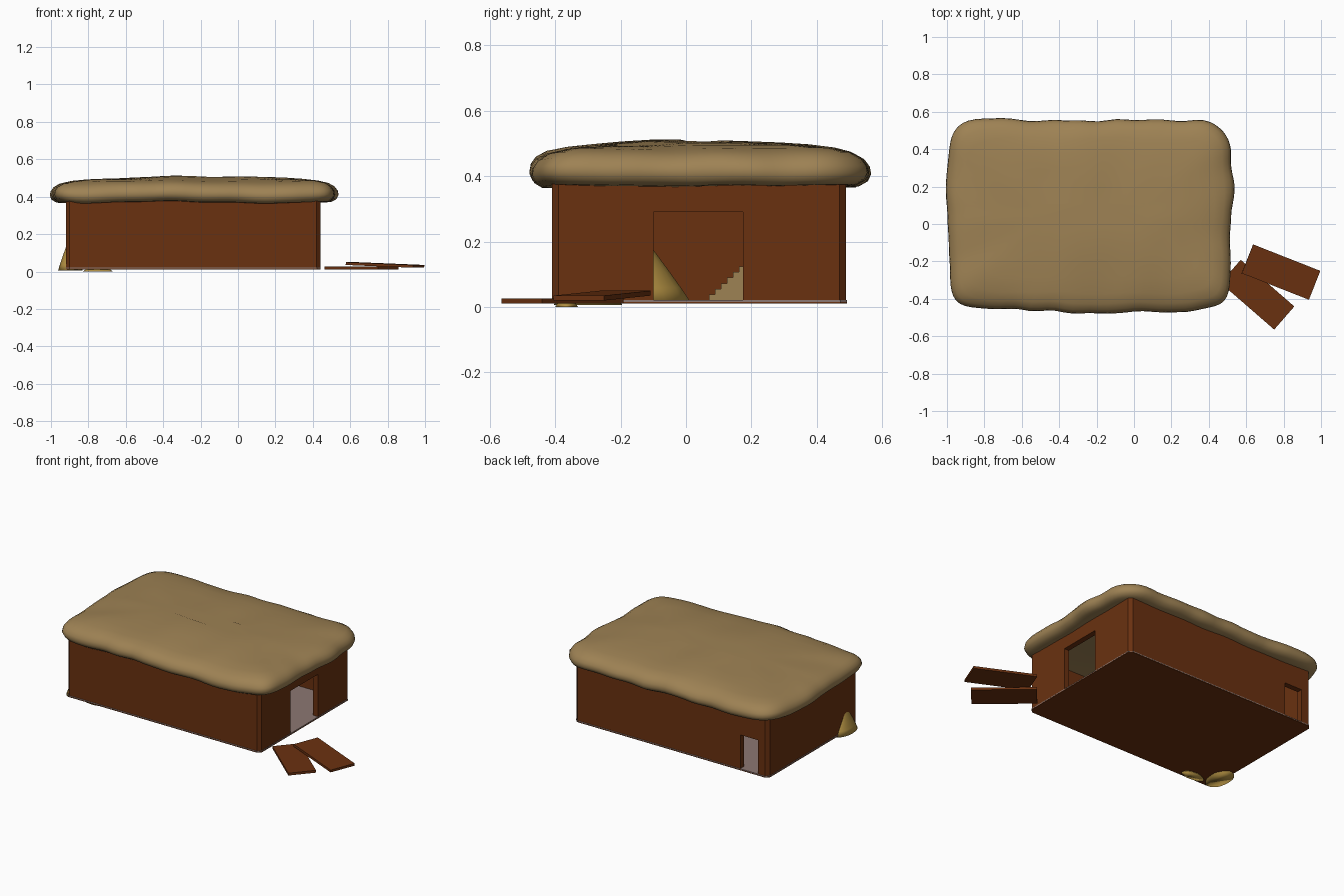
import bpy, bmesh, math
from mathutils import Vector, noise

if "Cube" in bpy.data.objects:
    bpy.data.objects.remove(bpy.data.objects["Cube"])


def material(name, r, g, b):
    lin = [(c / 255 / 12.92) if c < 11 else ((c / 255 + 0.055) / 1.055) ** 2.4 for c in (r, g, b)]
    m = bpy.data.materials.new(name)
    m.diffuse_color = (*lin, 1)
    m.use_nodes = True
    m.node_tree.nodes["Principled BSDF"].inputs["Base Color"].default_value = m.diffuse_color
    return m


BROWN = material("brown wood", 106, 49, 16)
THATCH = material("tan roof", 158, 130, 84)
FLOOR = material("grey floor", 140, 120, 115)
SAND = material("yellow sand", 178, 144, 66)


def finish(name, bm, mat, smooth=False):
    bmesh.ops.recalc_face_normals(bm, faces=bm.faces)
    me = bpy.data.meshes.new(name)
    bm.to_mesh(me)
    bm.free()
    ob = bpy.data.objects.new(name, me)
    bpy.context.collection.objects.link(ob)
    me.materials.append(mat)
    if smooth:
        me.shade_smooth()
    return ob


def loft(rings, bottom=True, top=True):
    """Bridge closed rings of equal length and cap the ends."""
    bm = bmesh.new()
    rows = [[bm.verts.new(p) for p in r] for r in rings]
    n = len(rows[0])
    for a, b in zip(rows, rows[1:]):
        for i in range(n):
            j = (i + 1) % n
            bm.faces.new((a[i], a[j], b[j], b[i]))
    if bottom:
        bm.faces.new(rows[0][::-1])
    if top:
        bm.faces.new(rows[-1])
    return bm


def box(name, x0, x1, y0, y1, z0, z1, mat):
    ring = [(x0, y0), (x1, y0), (x1, y1), (x0, y1)]
    return finish(name, loft([[(x, y, z) for x, y in ring] for z in (z0, z1)]), mat)


X0, X1, Y0, Y1 = -0.92, 0.44, -0.41, 0.49   # outer wall faces


def outline(d, z, c=0.02):
    """Wall rectangle with chamfered corners, inset by d."""
    a, b, e, f = X0 + d, X1 - d, Y0 + d, Y1 - d
    return [(a + c, e, z), (b - c, e, z), (b, e + c, z), (b, f - c, z),
            (b - c, f, z), (a + c, f, z), (a, f - c, z), (a, e + c, z)]


# walls: hollow chamfered shell, then both doorways cut out
T = 0.035
bm = loft([outline(0, 0.015), outline(0, 0.39), outline(T, 0.39), outline(T, 0.015),
           outline(0, 0.015)], False, False)
bmesh.ops.remove_doubles(bm, verts=bm.verts, dist=1e-5)
walls = finish("walls", bm, BROWN)
for i, dims in enumerate([(0.38, 0.50, -0.10, 0.175, -0.05, 0.29),
                          (-0.85, -0.725, 0.42, 0.55, -0.05, 0.235)]):
    cutter = box("doorway_cutter", *dims, BROWN)
    cutter.hide_render = True
    mod = walls.modifiers.new("doorway", 'BOOLEAN')
    mod.object, mod.operation, mod.solver = cutter, 'DIFFERENCE', 'EXACT'
    bpy.context.view_layer.objects.active = walls
    bpy.ops.object.modifier_apply(modifier=mod.name)
    bpy.data.objects.remove(cutter)

# floor: thin grey slab on a brown underside
finish("floor", loft([outline(-0.002, 0.016), outline(-0.002, 0.021)]), FLOOR)
finish("underside", loft([outline(-0.002, 0.011), outline(-0.002, 0.0155)]), BROWN)

# inner stairs climbing to the back wall
STEPS = 20
prof = [(0.07, 0.021)]
for i in range(STEPS):
    y = 0.07 + 0.0185 * i
    z = 0.021 + 0.0172 * (i + 1)
    prof += [(y, z), (y + 0.0185, z)]
prof.append((prof[-1][0], 0.021))
finish("stairs", loft([[(x, y, z) for y, z in prof] for x in (-0.32, -0.10)]), THATCH)

# roof: lumpy rounded slab lofted from inset superellipse rings
N = 128
CX, CY, HX, HY = -0.235, 0.045, 0.757, 0.514


def roof_ring(inset, z):
    pts = []
    for i in range(N):
        side, t = divmod(i * 4 / N, 1)
        u, v = [(2 * t - 1, -1), (1, 2 * t - 1), (1 - 2 * t, 1), (-1, 1 - 2 * t)][int(side)]
        k = (abs(u) ** 9 + abs(v) ** 9) ** (-1 / 9)
        x, y = u * k * (HX - inset), v * k * (HY - inset)
        s = max(0.0, 1 - inset / 0.3)
        w = noise.noise(Vector((x * 6, y * 6, 1.7))) * 0.026 * s
        h = noise.noise(Vector((x * 4, y * 4, 8.3))) * 0.013
        d = Vector((u, v)).normalized()
        pts.append((CX + x + d.x * w, CY + y + d.y * w, z + h))
    return pts


PROFILE = [(0.12, 0.372), (0.075, 0.368), (0.035, 0.371), (0.01, 0.386), (0, 0.408), (0.004, 0.43),
           (0.02, 0.452), (0.05, 0.47), (0.10, 0.482), (0.18, 0.491), (0.27, 0.498),
           (0.36, 0.503), (0.45, 0.505)]
finish("roof", loft([roof_ring(*p) for p in PROFILE]), THATCH, True)


# sand heaps in the front left corner, one breaking through the wall
def heap(name, cx, cy, rx, ry, h, z0):
    rings = []
    for s in (1, 0.85, 0.65, 0.45, 0.25, 0.08):
        ring = []
        for i in range(28):
            a = 2 * math.pi * i / 28
            k = s * (1 + 0.06 * noise.noise(Vector((math.cos(a) * 2, math.sin(a) * 2, cx * 9))))
            ring.append((cx + rx * k * math.cos(a), cy + ry * k * math.sin(a),
                         z0 + h * (1 - s) ** 0.95))
        rings.append(ring)
    finish(name, loft(rings), SAND, True)


heap("sand_heap", -0.735, -0.19, 0.15, 0.205, 0.28, 0.014)
heap("sand_spill", -0.897, -0.30, 0.065, 0.105, 0.19, 0.006)
heap("sand_leak", -0.75, -0.365, 0.08, 0.035, 0.05, 0.0)


# fallen door planks outside the right doorway
def plank(name, cx, cy, cz, length, width, angle, tilt):
    ob = box(name, -length / 2, length / 2, -width / 2, width / 2, -0.0075, 0.0075, BROWN)
    ob.location = (cx, cy, cz)
    ob.rotation_euler = (0, math.radians(tilt), math.radians(angle))


plank("lower_plank", 0.66, -0.378, 0.019, 0.38, 0.164, -41.0, 0)
plank("upper_plank", 0.786, -0.257, 0.035, 0.386, 0.166, -21.5, 2.2)
